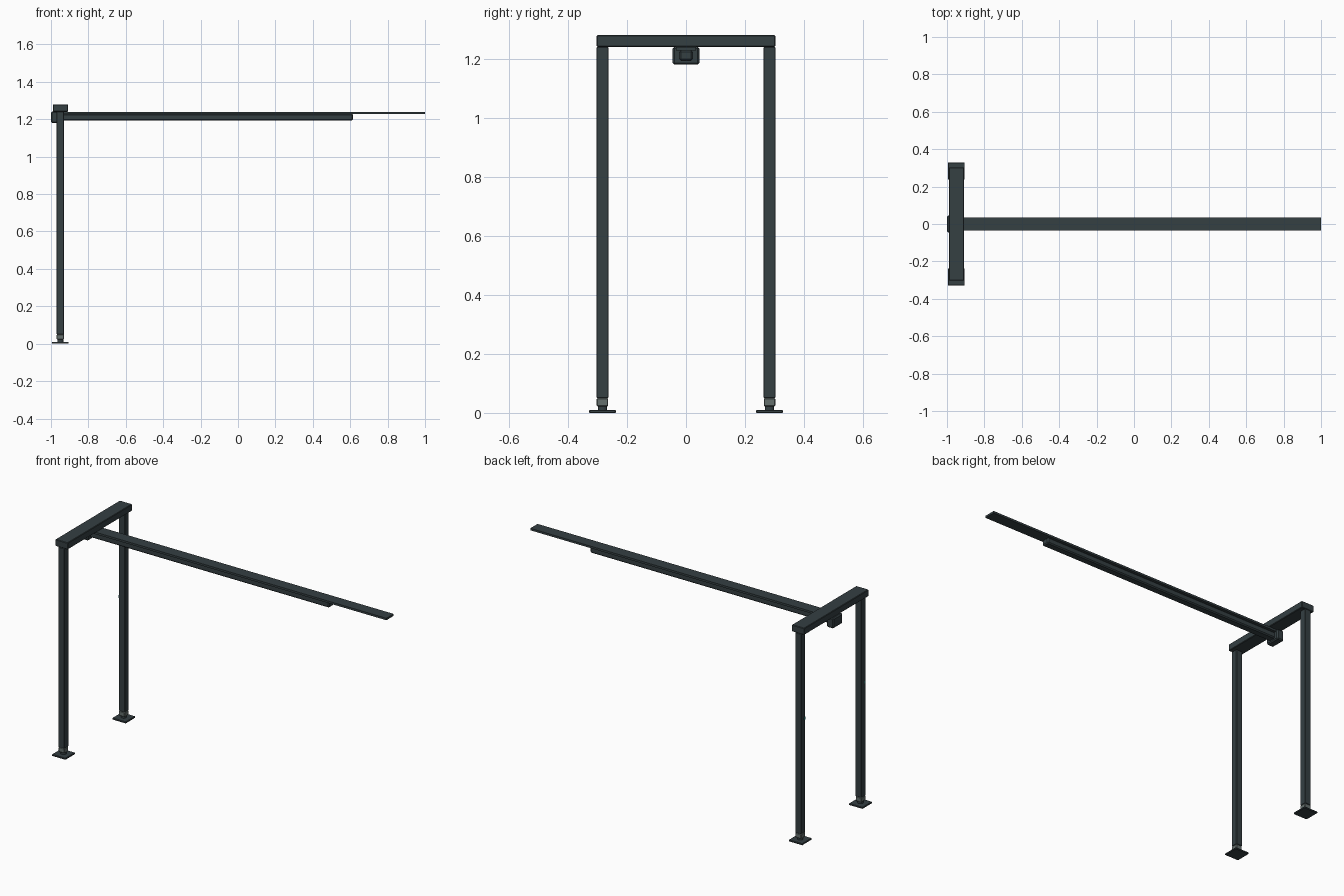
import bpy, bmesh, math

if "Cube" in bpy.data.objects:
    bpy.data.objects.remove(bpy.data.objects["Cube"])

def mat(name, c):
    m = bpy.data.materials.new(name)
    m.diffuse_color = (*c, 1)
    m.use_nodes = True
    m.node_tree.nodes["Principled BSDF"].inputs["Base Color"].default_value = m.diffuse_color
    return m

DARK = mat("dark_metal", (0.035, 0.05, 0.055))
STEEL = mat("foot_steel", (0.13, 0.16, 0.155))
TEAL = mat("teal_accent", (0.02, 0.3, 0.28))

def finish(bm, name, m, bevel):
    me = bpy.data.meshes.new(name)
    bm.to_mesh(me)
    bm.free()
    ob = bpy.data.objects.new(name, me)
    bpy.context.collection.objects.link(ob)
    me.materials.append(m)
    if bevel:
        mod = ob.modifiers.new("edge", 'BEVEL')
        mod.width, mod.segments = bevel, 1
    return ob

def box(name, x, y, z, m=DARK, bevel=0.0):
    """Box given by (min, max) on each axis."""
    bm = bmesh.new()
    bmesh.ops.create_cube(bm, size=1)
    for v in bm.verts:
        for i, r in enumerate((x, y, z)):
            v.co[i] = r[0] if v.co[i] < 0 else r[1]
    return finish(bm, name, m, bevel)

def cylinder(name, x, y, z, r, m):
    bm = bmesh.new()
    bmesh.ops.create_cone(bm, cap_ends=True, segments=16, radius1=r, radius2=r, depth=z[1] - z[0])
    bmesh.ops.translate(bm, verts=bm.verts, vec=(x, y, (z[0] + z[1]) / 2))
    return finish(bm, name, m, 0)

# two legs with end caps, adjuster stems and floor plates
LX, LY = -0.95, 0.283
for side, s in (("front", -1), ("back", 1)):
    cy = s * LY
    sq = lambda h: ((LX - h, LX + h), (cy - h, cy + h))
    box(side + "_leg", *sq(0.02), (0.05, 1.24), DARK, 0.002)
    box(side + "_leg_end_cap", *sq(0.0195), (0.022, 0.05), STEEL, 0.003)
    cylinder(side + "_foot_stem", LX, cy, (0.008, 0.024), 0.016, DARK)
    box(side + "_foot_plate", *sq(0.045), (0, 0.01), DARK, 0.002)
    box(side + "_leg_accent", (LX - 0.0215, LX - 0.018), (cy - 0.018, cy - 0.008), (0.72, 0.735), TEAL)

# crossbar on the legs
box("crossbar", (-0.99, -0.908), (-0.303, 0.303), (1.24, 1.28), DARK, 0.003)

# bracket clamped under the crossbar
box("bracket", (-1.0, -0.955), (-0.045, 0.045), (1.18, 1.241), DARK, 0.006)

# long flat arm and the chamfered support tube beneath it
box("long_arm_strip", (-0.975, 1.0), (-0.034, 0.034), (1.228, 1.24), DARK)
box("support_tube", (-0.975, 0.615), (-0.023, 0.023), (1.193, 1.229), DARK, 0.006)
